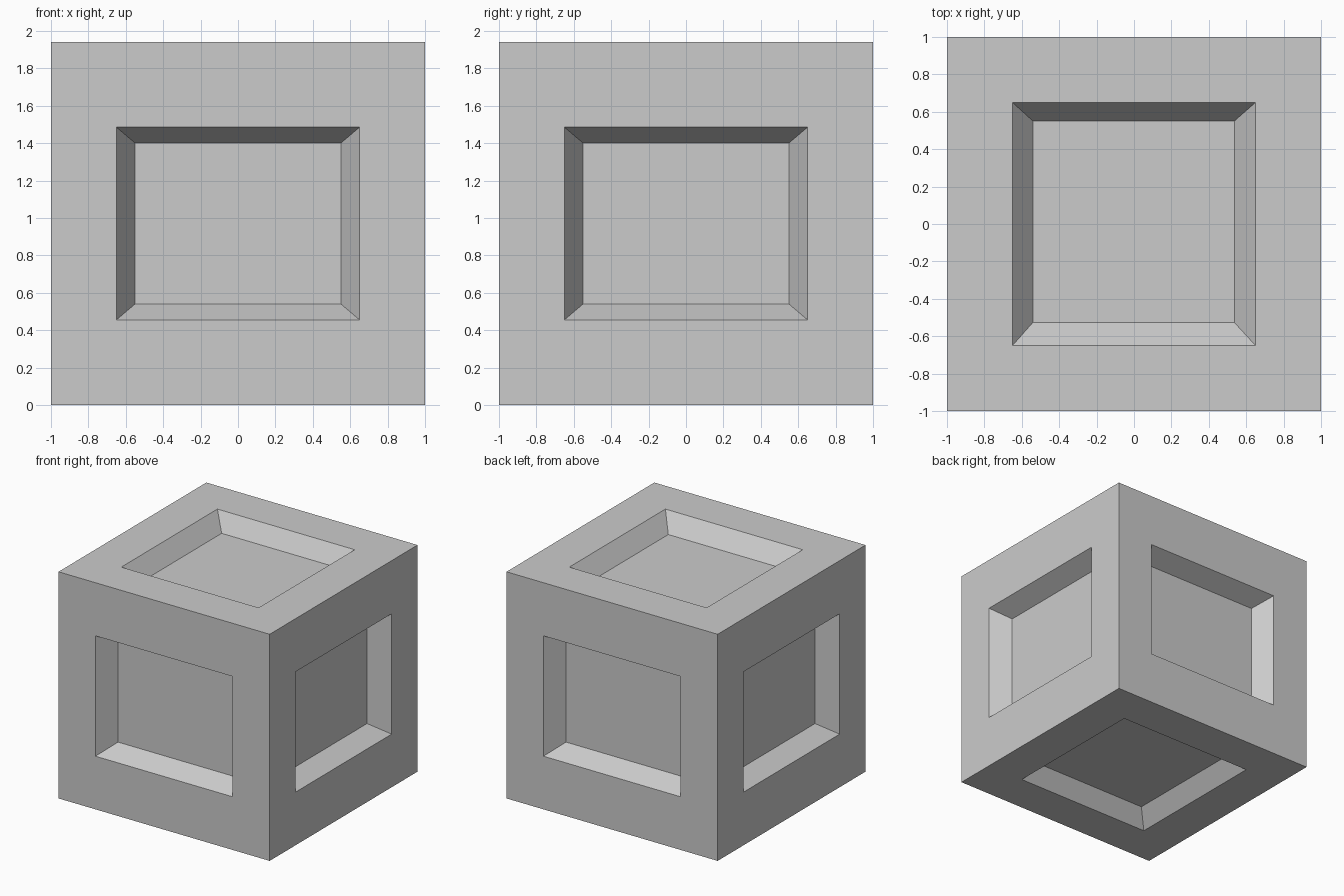
import bpy
import bmesh
from mathutils import Vector

default = bpy.data.objects.get("Cube")
if default:
    bpy.data.objects.remove(default, do_unlink=True)

HALF = Vector((1.0, 1.0, 0.97))      # half size of the block
RIM = Vector((0.65, 0.65, 0.515))    # half size of each recess opening
FLOOR = Vector((0.55, 0.55, 0.43))   # half size of each side recess floor
CAP_FLOOR = Vector((0.538, 0.538, 0))  # half size of top and bottom floors
SIDE_DEPTH, CAP_DEPTH = 0.163, 0.14


def inset_to(bm, face, half, depth, shift=(0, 0, 0)):
    """Inset a face, then place its corners on a rectangle sunk by depth."""
    axis = max(range(3), key=lambda i: abs(face.normal[i]))
    corners = [v.co.copy() for v in face.verts]
    bmesh.ops.inset_individual(bm, faces=[face], thickness=0.05, use_even_offset=True)
    for v in face.verts:
        near = min(corners, key=lambda c: (c - v.co).length)
        for i in range(3):
            sign = 1 if near[i] > 0 else -1
            v.co[i] = sign * (HALF[i] - depth if i == axis else half[i]) + shift[i]


# Block with a tapered recess in every face
bm = bmesh.new()
bmesh.ops.create_cube(bm, size=2)
bmesh.ops.scale(bm, vec=HALF, verts=bm.verts)
bm.normal_update()
for face in list(bm.faces):
    nz = round(face.normal.z)
    inset_to(bm, face, RIM, 0)
    face.normal_update()
    if nz:
        inset_to(bm, face, CAP_FLOOR, CAP_DEPTH, (-0.002, 0.012 * nz, 0))
    else:
        inset_to(bm, face, FLOOR, SIDE_DEPTH)
bmesh.ops.translate(bm, vec=(0, 0, HALF.z), verts=bm.verts)
bmesh.ops.recalc_face_normals(bm, faces=bm.faces)

mesh = bpy.data.meshes.new("recessed_block")
bm.to_mesh(mesh)
bm.free()
block = bpy.data.objects.new("recessed_block", mesh)
bpy.context.collection.objects.link(block)

# Plain grey surface
grey = bpy.data.materials.new("light_grey")
grey.use_nodes = True
color = (0.6, 0.6, 0.6, 1)
grey.diffuse_color = color
grey.node_tree.nodes["Principled BSDF"].inputs["Base Color"].default_value = color
mesh.materials.append(grey)
